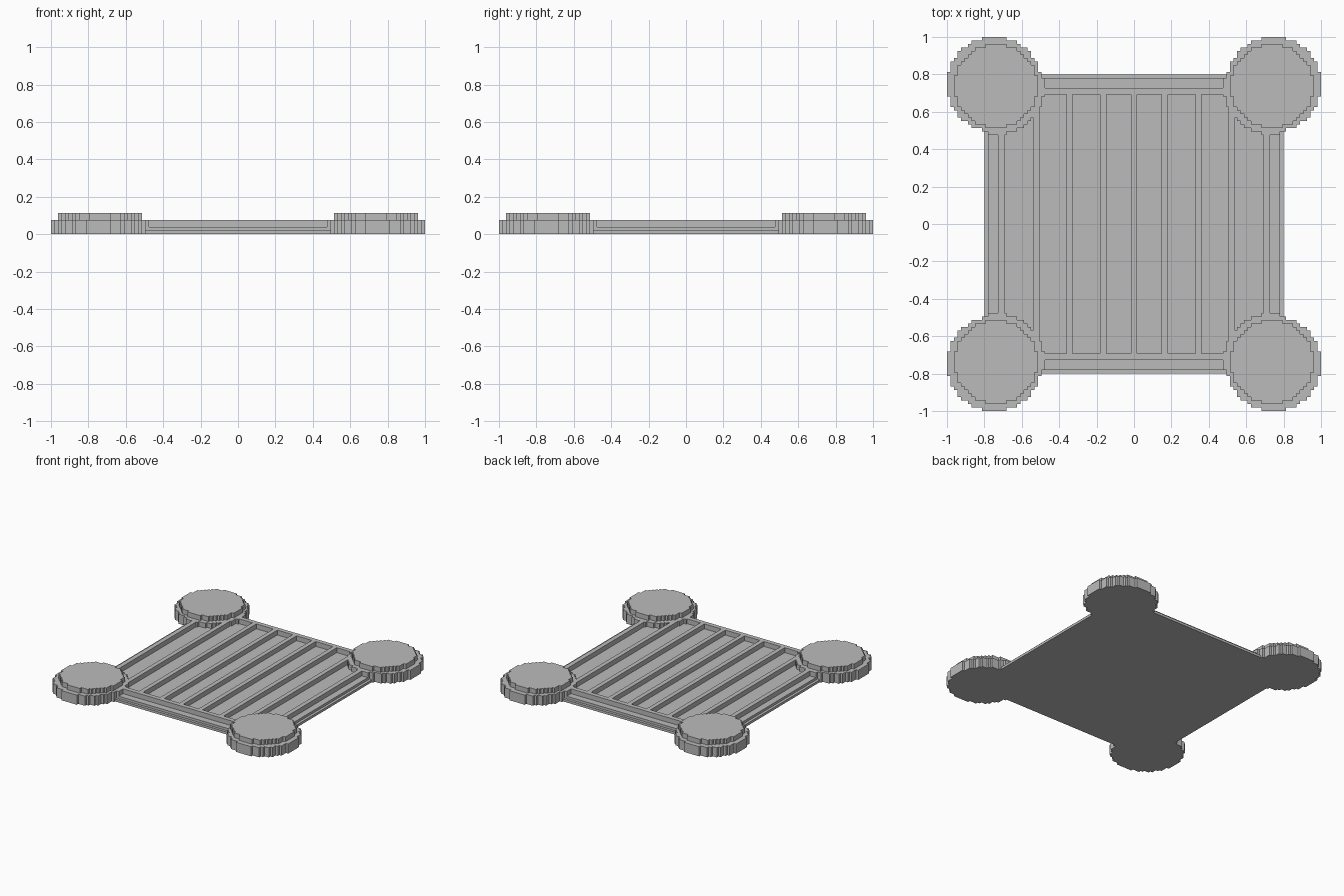
import bpy
import bmesh
from math import sqrt

# Remove the default cube only
cube = bpy.data.objects.get("Cube")
if cube:
    bpy.data.objects.remove(cube, do_unlink=True)

V = 0.0187            # one block of the stepped style
DECK = 2 * V          # floor of the pockets
RIM = 4 * V           # top of rims, ribs and corner discs
CAP = 6 * V           # top of the raised discs

grey = bpy.data.materials.new("plain grey")
grey.use_nodes = True
grey.diffuse_color = (0.5, 0.5, 0.5, 1)
grey.node_tree.nodes["Principled BSDF"].inputs["Base Color"].default_value = (0.5, 0.5, 0.5, 1)


def prism(name, outline, z0, z1):
    """Extrude a flat outline from z0 up to z1."""
    bm = bmesh.new()
    face = bm.faces.new([bm.verts.new((x, y, z0)) for x, y in outline])
    top = bmesh.ops.extrude_face_region(bm, geom=[face])["geom"]
    verts = [g for g in top if isinstance(g, bmesh.types.BMVert)]
    bmesh.ops.translate(bm, verts=verts, vec=(0, 0, z1 - z0))
    bmesh.ops.recalc_face_normals(bm, faces=bm.faces)
    mesh = bpy.data.meshes.new(name)
    bm.to_mesh(mesh)
    bm.free()
    mesh.materials.append(grey)
    obj = bpy.data.objects.new(name, mesh)
    bpy.context.collection.objects.link(obj)
    return obj


def box(name, x0, x1, y0, y1, z0, z1):
    return prism(name, [(x0, y0), (x1, y0), (x1, y1), (x0, y1)], z0, z1)


def stepped_disc(count):
    """Outline of a circle made from square blocks, count blocks wide."""
    r = count / 2
    right = []
    for row in range(count):
        dy = row + 0.5 - r
        reach = sqrt(r * r - dy * dy)
        odd = count % 2
        half = int(reach) + 0.5 if odd else int(reach + 0.5)
        right += [(half * V, (row - r) * V), (half * V, (row + 1 - r) * V)]
    points = right + [(-x, y) for x, y in reversed(right)]
    return points


def tidy(points):
    """Drop repeated and in-line points."""
    unique = [p for i, p in enumerate(points)
              if abs(p[0] - points[i - 1][0]) + abs(p[1] - points[i - 1][1]) > 1e-6]
    kept = []
    for i, (x, y) in enumerate(unique):
        (px, py), (nx, ny) = unique[i - 1], unique[(i + 1) % len(unique)]
        if abs((x - px) * (ny - y) - (y - py) * (nx - x)) > 1e-9:
            kept.append((x, y))
    return kept


# Deck: two stacked slabs that leave a small outer step
box("base_slab", -0.8, 0.8, -0.8, 0.8, 0, V)
box("deck_slab", -0.78, 0.78, -0.78, 0.78, V, DECK)

# Raised rim on the four sides
for side, word in ((1, "back"), (-1, "front")):
    lo, hi = sorted((side * 0.693, side * 0.728))
    box(word + "_rim", -0.6, 0.6, lo, hi, DECK, RIM)
for side, word in ((1, "left"), (-1, "right")):
    lo, hi = sorted((side * 0.693, side * 0.728))
    box(word + "_rim", lo, hi, -0.6, 0.6, DECK, RIM)

# Ribs running front to back
for i, x in enumerate((0, 0.165, 0.345, 0.522)):
    for side in ((1,) if x == 0 else (1, -1)):
        word = "centre" if x == 0 else ("left" if side > 0 else "right")
        box(f"{word}_rib_{i}", side * x - V * 0.9, side * x + V * 0.9,
            -0.7, 0.7, DECK, RIM)

# Corner discs: collar clipped to the deck, main disc and raised cap
for sx in (1, -1):
    for sy in (1, -1):
        corner = ("back" if sy > 0 else "front") + ("_left" if sx > 0 else "_right")

        def place(count, centre, limit=1.0):
            return tidy([(sx * min(centre + x, limit), sy * min(centre + y, limit))
                         for x, y in stepped_disc(count)])

        prism(corner + "_collar", place(29, 0.7477, 0.78), DECK, RIM)
        prism(corner + "_disc", place(27, 1 - 13.5 * V), 0, RIM)
        prism(corner + "_cap", place(24, 1 - 14 * V), RIM, CAP)
